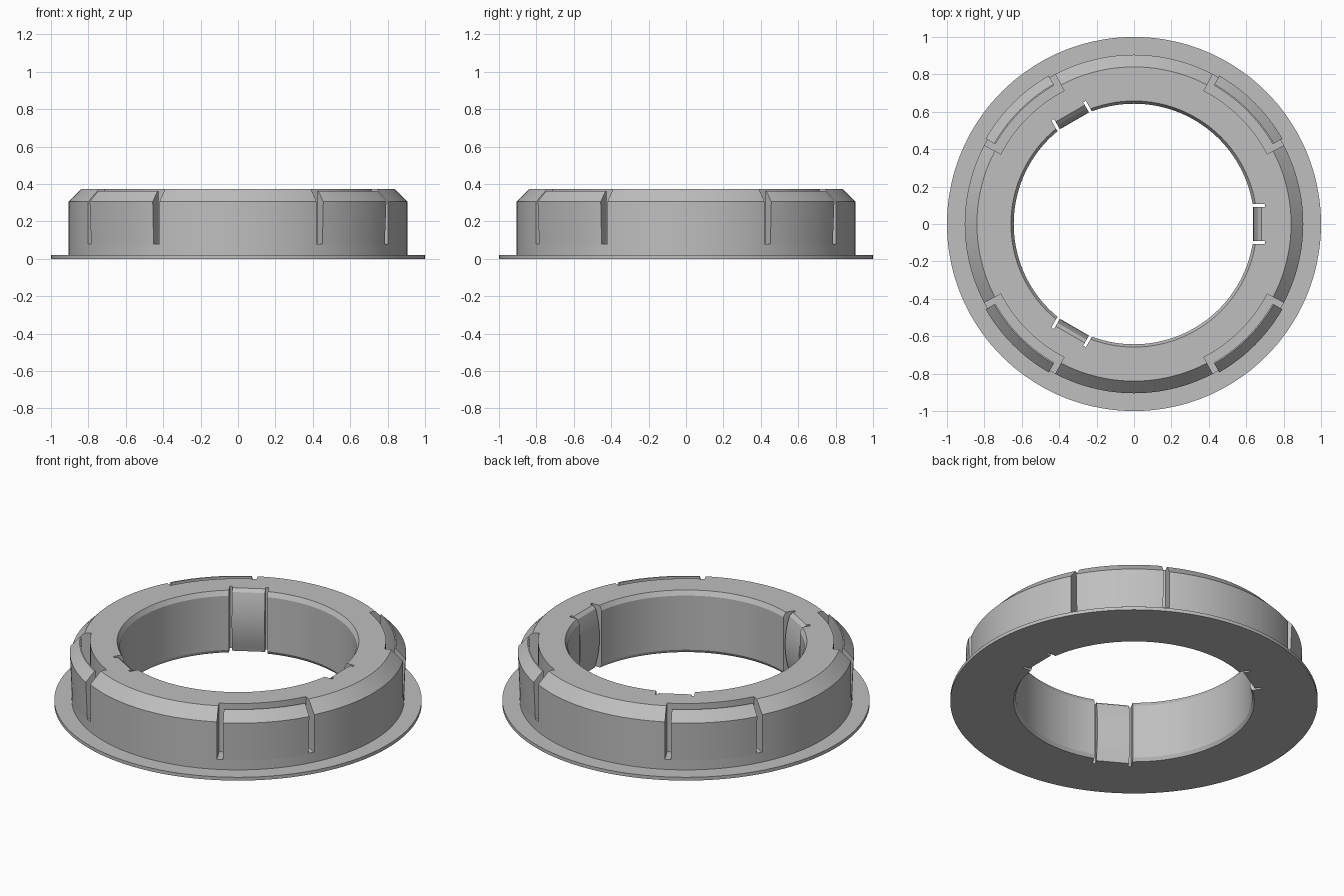
import bpy, bmesh, math
from mathutils import Matrix, Vector

if "Cube" in bpy.data.objects:
    bpy.data.objects.remove(bpy.data.objects["Cube"])

grey = bpy.data.materials.new("light grey")
grey.diffuse_color = (0.52, 0.52, 0.52, 1)
grey.use_nodes = True
grey.node_tree.nodes["Principled BSDF"].inputs["Base Color"].default_value = grey.diffuse_color


def finish(name, bm):
    bmesh.ops.recalc_face_normals(bm, faces=bm.faces)
    mesh = bpy.data.meshes.new(name)
    bm.to_mesh(mesh)
    bm.free()
    mesh.materials.append(grey)
    ob = bpy.data.objects.new(name, mesh)
    bpy.context.collection.objects.link(ob)
    return ob


def lathe(name, profile, start=0, end=360, steps=144):
    """Revolve a closed (radius, z) profile between two angles in degrees."""
    bm = bmesh.new()
    full = end - start >= 360
    rings = []
    for i in range(steps if full else steps + 1):
        a = math.radians(start + (end - start) * i / steps)
        rings.append([bm.verts.new((r * math.cos(a), r * math.sin(a), z)) for r, z in profile])
    n = len(profile)
    for i in range(steps):
        a, b = rings[i], rings[(i + 1) % len(rings)]
        for j in range(n):
            k = (j + 1) % n
            bm.faces.new((a[j], b[j], b[k], a[k]))
    if not full:
        bm.faces.new(rings[0])
        bm.faces.new(rings[-1])
    return finish(name, bm)


def prism(name, profile, half_width, angle):
    """Extrude an (x, z) profile along y, then turn it about the axis."""
    bm = bmesh.new()
    face = bm.faces.new([bm.verts.new((x, -half_width, z)) for x, z in profile])
    out = bmesh.ops.extrude_face_region(bm, geom=[face])
    moved = [v for v in out["geom"] if isinstance(v, bmesh.types.BMVert)]
    bmesh.ops.translate(bm, verts=moved, vec=Vector((0, 2 * half_width, 0)))
    bmesh.ops.rotate(bm, verts=bm.verts, matrix=Matrix.Rotation(math.radians(angle), 3, 'Z'))
    return finish(name, bm)


def smooth(ob):
    bpy.ops.object.select_all(action='DESELECT')
    ob.select_set(True)
    bpy.context.view_layer.objects.active = ob
    bpy.ops.object.shade_smooth_by_angle(angle=math.radians(25))


# Flanged ring with chamfered rims
ring = lathe("flanged_ring", [
    (0.655, 0), (1.0, 0), (1.0, 0.02), (0.905, 0.02), (0.905, 0.305),
    (0.84, 0.372), (0.658, 0.372), (0.643, 0.345), (0.643, 0.02)])

# Pockets around the outer snap clips and the inner spring pads
cutters = []
for a in (45, 135, 225, 315):
    cutters.append(lathe("clip_pocket_cutter", [
        (0.805, 0.08), (0.96, 0.08), (0.96, 0.5), (0.805, 0.5)], a - 17.3, a + 17.3, 16))
for a in (0, 120, 240):
    cutters.append(prism("pad_slot_cutter", [
        (0.5, -0.1), (0.70, -0.1), (0.70, 0.5), (0.5, 0.5)], 0.106, a))
for c in cutters:
    mod = ring.modifiers.new("cut", 'BOOLEAN')
    mod.operation = 'DIFFERENCE'
    mod.solver = 'EXACT'
    mod.object = c

# Bake the cuts and drop the cutters
deps = bpy.context.evaluated_depsgraph_get()
baked = bpy.data.meshes.new_from_object(ring.evaluated_get(deps))
ring.modifiers.clear()
ring.data = baked
for c in cutters:
    bpy.data.objects.remove(c)
smooth(ring)

# Outer snap clips: upright tongues with a wedge-shaped tip
for a in (45, 135, 225, 315):
    smooth(lathe("outer_snap_clip", [
        (0.855, 0.075), (0.905, 0.075), (0.915, 0.305), (0.862, 0.362), (0.855, 0.362)],
        a - 15.1, a + 15.1, 20))

# Inner spring pads: bowed inward at mid height
pad = [(0.703, 0), (0.703, 0.372), (0.682, 0.372)]
for i in range(13):
    t = i / 12
    z = 0.355 - 0.335 * t
    pad.append((0.637 + 0.026 * (2 * t - 1) ** 2, z))
pad.append((0.668, 0))
for a in (0, 120, 240):
    smooth(prism("inner_spring_pad", pad, 0.09, a))
